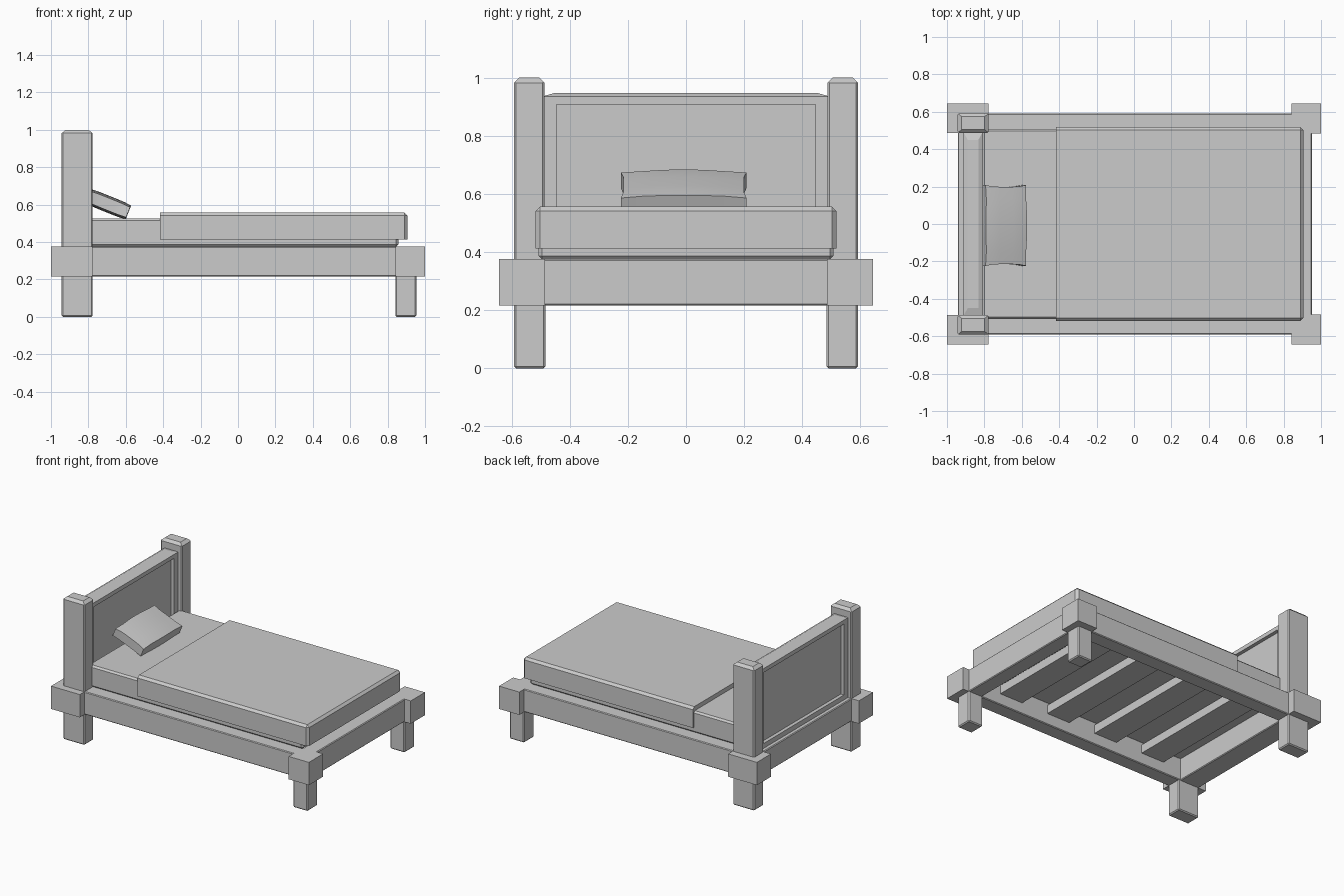
import bpy, bmesh, math
from mathutils import Matrix, Vector

if "Cube" in bpy.data.objects:
    bpy.data.objects.remove(bpy.data.objects["Cube"])


def finish(name, bm, bevel=0.0):
    bmesh.ops.recalc_face_normals(bm, faces=bm.faces[:])
    me = bpy.data.meshes.new(name)
    bm.to_mesh(me)
    bm.free()
    ob = bpy.data.objects.new(name, me)
    bpy.context.collection.objects.link(ob)
    if bevel:
        m = ob.modifiers.new("bevel", 'BEVEL')
        m.width, m.segments = bevel, 1
        m.limit_method = 'ANGLE'
        m.angle_limit = math.radians(65)
    return ob


def box_bm(x, y, z):
    bm = bmesh.new()
    bmesh.ops.create_cube(bm, size=1)
    for v in bm.verts:
        v.co = Vector([(r[0] + r[1]) / 2 + c * (r[1] - r[0]) for r, c in zip((x, y, z), v.co)])
    return bm


def box(name, x, y, z, bevel=0.0):
    return finish(name, box_bm(x, y, z), bevel)


def cap(bm, top, dx, dy):
    # raise a tapered cap on the top face
    face = max(bm.faces, key=lambda f: f.calc_center_median().z)
    new = bmesh.ops.extrude_discrete_faces(bm, faces=[face])['faces'][0]
    c = new.calc_center_median()
    for v in new.verts:
        v.co.z = top
        v.co.x -= math.copysign(dx, v.co.x - c.x)
        v.co.y -= math.copysign(dy, v.co.y - c.y)


# posts, feet, corner collars and side rails, mirrored front and back
for side, s in (("front", -1), ("back", 1)):
    def span(a, b):
        return sorted((s * a, s * b))
    bm = box_bm((-0.943, -0.777), span(0.487, 0.592), (0, 0.982))
    cap(bm, 1.0, 0.022, 0.018)
    finish(side + "_head_post", bm, 0.007)
    box(side + "_foot_leg", (0.841, 0.954), span(0.483, 0.592), (0, 0.37), 0.007)
    box(side + "_head_collar", (-1, -0.777), span(0.487, 0.643), (0.216, 0.376))
    box(side + "_foot_collar", (0.843, 1), span(0.485, 0.643), (0.216, 0.376))
    box(side + "_side_rail", (-0.93, 0.94), span(0.485, 0.59), (0.216, 0.376), 0.005)

# end rails
box("foot_rail", (0.845, 0.952), (-0.55, 0.55), (0.216, 0.376), 0.005)
box("head_rail", (-0.942, -0.79), (-0.55, 0.55), (0.216, 0.376), 0.005)

# slats under the mattress
for i in range(4):
    c = -0.56 + 0.388 * i
    box(f"slat_{i + 1}", (c - 0.09, c + 0.09), (-0.5, 0.5), (0.295, 0.355))

# headboard with recessed panels and tapered cap
bm = box_bm((-0.914, -0.807), (-0.495, 0.495), (0.36, 0.935))
for f in [f for f in bm.faces if abs(f.normal.x) > 0.9]:
    bmesh.ops.inset_individual(bm, faces=[f], thickness=0.05, use_even_offset=True)
    for v in f.verts:
        v.co.z += 0.022 if v.co.z > 0.7 else 0
    n = f.normal.copy()
    new = bmesh.ops.extrude_discrete_faces(bm, faces=[f])['faces'][0]
    for v in new.verts:
        v.co -= n * 0.025
cap(bm, 0.948, 0.025, 0.045)
finish("headboard", bm)

# bedding: mattress, and a blanket bevelled only on its top and foot edges
box("mattress", (-0.81, 0.858), (-0.508, 0.508), (0.375, 0.527), 0.012)
bm = box_bm((-0.416, 0.905), (-0.518, 0.518), (0.413, 0.557))
soft = []
for e in bm.edges:
    mid = (e.verts[0].co + e.verts[1].co) / 2
    if mid.z > 0.42 and mid.x > -0.41:
        soft.append(e)
bmesh.ops.bevel(bm, geom=soft, offset=0.016, segments=1, profile=0.5, affect='EDGES')
finish("blanket", bm)

# pillow: subdivided slab, arched along its length with pulled-out corners
bm = bmesh.new()
bmesh.ops.create_cube(bm, size=2)
bmesh.ops.subdivide_edges(bm, edges=bm.edges[:], cuts=5, use_grid_fill=True)
for v in bm.verts:
    a, b, t = v.co
    bulge = (1 - a ** 4 * 0.1) * (1 - b * b * 0.27)
    corner = (abs(a) * abs(b)) ** 6
    v.co = Vector((a * (0.119 - 0.012 * b * b + 0.010 * corner),
                   b * (0.207 + 0.009 * corner),
                   t * 0.044 * bulge))
tilt = Matrix.Translation((-0.696, -0.008, 0.603)) @ Matrix.Rotation(math.radians(22), 4, 'Y')
bmesh.ops.transform(bm, matrix=tilt, verts=bm.verts[:])
pillow = finish("pillow", bm)
bpy.context.view_layer.objects.active = pillow
pillow.select_set(True)
bpy.ops.object.shade_smooth_by_angle(angle=math.radians(35))
